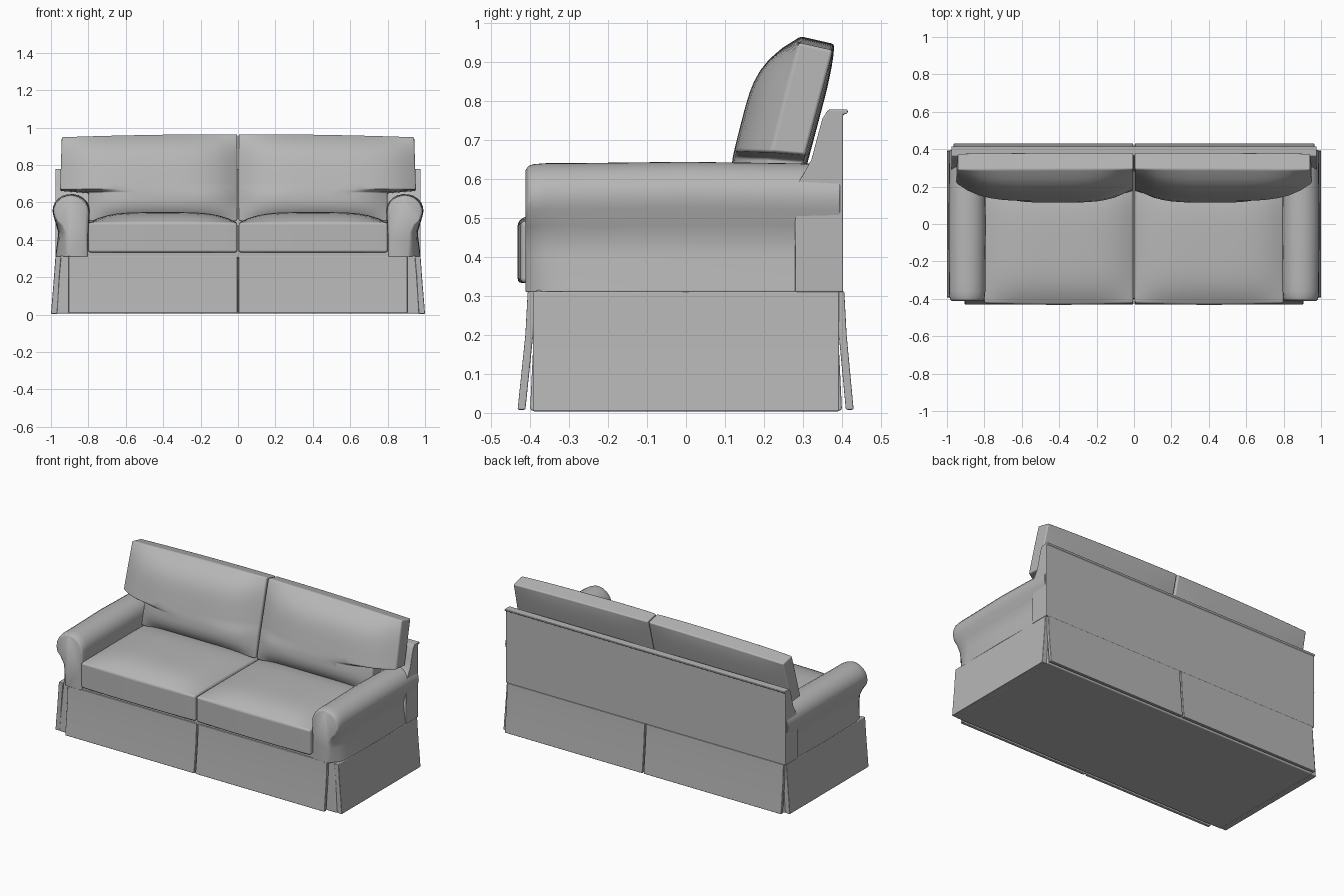
import bpy, bmesh, math

cube = bpy.data.objects.get("Cube")
if cube:
    bpy.data.objects.remove(cube, do_unlink=True)

# Single upholstery colour
GREY = (0.47, 0.47, 0.47, 1)
fabric = bpy.data.materials.new("grey fabric")
fabric.use_nodes = True
fabric.diffuse_color = GREY
bsdf = next(n for n in fabric.node_tree.nodes if n.type == "BSDF_PRINCIPLED")
bsdf.inputs["Base Color"].default_value = GREY
bsdf.inputs["Roughness"].default_value = 0.9


def lerp(a, b, t):
    return a + (b - a) * t


def finish(name, bm, bevel):
    bmesh.ops.recalc_face_normals(bm, faces=bm.faces)
    for f in bm.faces:
        f.smooth = True
    me = bpy.data.meshes.new(name)
    bm.to_mesh(me)
    bm.free()
    me.materials.append(fabric)
    ob = bpy.data.objects.new(name, me)
    bpy.context.collection.objects.link(ob)
    mod = ob.modifiers.new("soft_edges", "BEVEL")
    mod.width = bevel
    mod.segments = 3
    mod.limit_method = "ANGLE"
    mod.angle_limit = math.radians(35)
    mod.harden_normals = True
    return ob


def loft(name, sections, bevel=0.006):
    """Closed solid through sections with equal point counts."""
    bm = bmesh.new()
    rings = [[bm.verts.new(p) for p in s] for s in sections]
    n = len(rings[0])
    for a, b in zip(rings, rings[1:]):
        for i in range(n):
            j = (i + 1) % n
            bm.faces.new((a[i], a[j], b[j], b[i]))
    bm.faces.new(rings[0])
    bm.faces.new(rings[-1])
    return finish(name, bm, bevel)


def along_x(name, profile, x0, x1, bevel=0.006):
    return loft(name, [[(x, y, z) for y, z in profile] for x in (x0, x1)], bevel)


def along_y(name, profile, y0, y1, bevel=0.006):
    return loft(name, [[(x, y, z) for x, z in profile] for y in (y0, y1)], bevel)


def cushion(name, us, vs, pos, bevel=0.01):
    """Two sheets joined by a boxing strip; pos(u, v, side) places each point."""
    bm = bmesh.new()
    sheets = [[[bm.verts.new(pos(u, v, k)) for u in us] for v in vs] for k in (0, 1)]
    for g in sheets:
        for j in range(len(vs) - 1):
            for i in range(len(us) - 1):
                bm.faces.new((g[j][i], g[j][i + 1], g[j + 1][i + 1], g[j + 1][i]))

    def rim(g):
        return (g[0][:-1] + [r[-1] for r in g[:-1]]
                + g[-1][:0:-1] + [r[0] for r in g[:0:-1]])
    a, b = rim(sheets[0]), rim(sheets[1])
    for i in range(len(a)):
        j = (i + 1) % len(a)
        bm.faces.new((a[i], a[j], b[j], b[i]))
    return finish(name, bm, bevel)


def puff(u, v, power=4):
    return (1 - abs(2 * u - 1) ** power) * (1 - abs(2 * v - 1) ** power)


def rect(x, y, z):
    return [(-x, -y, z), (x, -y, z), (x, y, z), (-x, y, z)]


# Base body and seat deck
loft("base", [rect(0.968, 0.4, 0.006), rect(0.95, 0.385, 0.315)])
along_x("seat_deck", [(-0.4, 0.3), (0.35, 0.3), (0.35, 0.345), (-0.4, 0.345)], -0.81, 0.81)

# Back frame with a small lip along the top
along_x("back_frame", [(0.403, 0.31), (0.403, 0.765), (0.415, 0.768), (0.415, 0.778),
                       (0.365, 0.778), (0.35, 0.755), (0.335, 0.7), (0.322, 0.65),
                       (0.3, 0.61), (0.28, 0.58), (0.28, 0.31)], -0.977, 0.977, 0.004)


# Rolled arm cross-section: pinch narrows the lower outside, inset rounds the front
def arm_section(s, y, pinch, inset):
    pts = [(0.8, 0.31), (0.8, 0.42)]
    for i in range(13):
        a = math.radians(lerp(180, -20, i / 12))
        pts.append((0.892 + 0.097 * math.cos(a), 0.553 + 0.088 * math.sin(a)))
    pts += [(0.97, 0.48), (0.958, 0.44), (0.962, 0.4), (0.974, 0.31)]
    out = []
    for x, z in pts:
        if x > 0.9 and z < 0.52:
            x -= pinch * (0.54 - z) / 0.2
        x += inset if x < 0.89 else -inset
        if z > 0.5:
            z -= inset * 1.2
        out.append((s * x, y, z))
    return out


ARM_STEPS = [(-0.412, 0.045, 0.016), (-0.405, 0.042, 0.006), (-0.39, 0.035, 0.002),
             (-0.36, 0.012, 0), (-0.3, 0, 0), (0, 0, -0.003), (0.25, 0, 0), (0.395, 0, 0.002)]

for side, s in (("left", 1), ("right", -1)):
    loft(side + "_arm", [arm_section(s, *step) for step in ARM_STEPS], 0.004)

    # Skirt panels, flared towards the floor and split at the centre
    along_x(side + "_front_skirt", [(-0.384, 0.312), (-0.406, 0.312), (-0.412, 0.2),
                                    (-0.432, 0.008), (-0.412, 0.008), (-0.392, 0.2)],
            s * 0.004, s * 0.905, 0.004)
    along_x(side + "_back_skirt", [(0.384, 0.312), (0.406, 0.312), (0.412, 0.2),
                                   (0.43, 0.008), (0.41, 0.008), (0.392, 0.2)],
            s * 0.004, s * 0.965, 0.004)
    along_y(side + "_side_skirt", [(s * x, z) for x, z in
                                   [(0.945, 0.312), (0.976, 0.312), (0.984, 0.2),
                                    (1.0, 0.004), (0.965, 0.004), (0.955, 0.2)]],
            -0.393, 0.393, 0.004)

    # Seat cushion with a domed top and slightly bowed front
    def seat_pos(u, v, k, s=s):
        bow = 0.008 * (1 - (2 * u - 1) ** 2) * (1 - v)
        z = 0.492 + 0.056 * puff(u, v) if k else 0.333
        return (s * lerp(0.004, 0.8, u), lerp(-0.424, 0.24, v) - bow, z)

    steps = [i / 16 for i in range(17)]
    cushion(side + "_seat_cushion", steps, steps, seat_pos, 0.012)

    # Leaning back cushion whose upper part widens over the arm
    def back_pos(u, v, k, s=s):
        width = 0.798 if v < 0.36 else lerp(0.957, 0.942, v)
        z = lerp(0.5, 0.966 - 0.016 * u ** 2, v)
        if v > 0.36:
            z += 0.012 * (1 - u) * (1 - v)
        y = 0.22 + 0.255 * (z - 0.68)
        if k:
            y -= 0.095 * puff(u, v)
        else:
            y += 0.088 + 0.012 * puff(u, v)
            z -= 0.02 * v
        return (s * lerp(0.004, width, u), y, z)

    rows = [0, 0.09, 0.18, 0.26, 0.345, 0.375] + [0.375 + 0.0625 * i for i in range(1, 11)]
    cushion(side + "_back_cushion", steps, rows, back_pos, 0.012)
